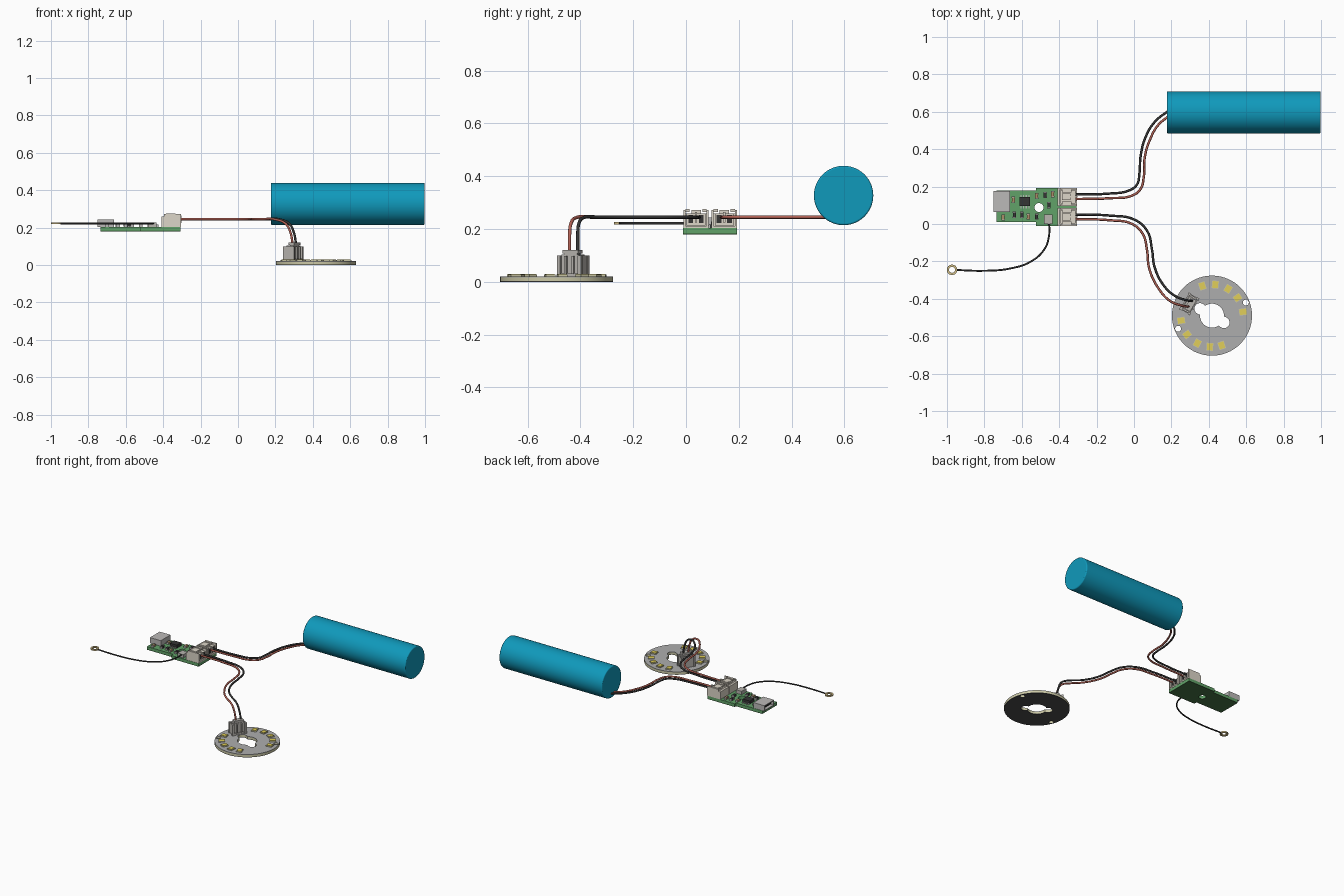
import bpy, bmesh
from math import cos, sin, pi, radians, sqrt
from mathutils import Matrix


def mat(name, r, g, b):
    m = bpy.data.materials.new(name)
    m.diffuse_color = (r, g, b, 1)
    return m


BLUE = mat("cell_blue", 0.005, 0.32, 0.5)
GREEN = mat("board_green", 0.12, 0.36, 0.14)
DKGREEN = mat("board_underside_green", 0.06, 0.17, 0.06)
CREAM = mat("connector_cream", 0.72, 0.67, 0.58)
GREY = mat("plug_grey", 0.48, 0.46, 0.43)
METAL = mat("metal", 0.5, 0.49, 0.48)
BLACK = mat("black", 0.035, 0.035, 0.035)
RED = mat("wire_red", 0.45, 0.12, 0.09)
YELLOW = mat("led_yellow", 0.75, 0.62, 0.1)
PALE = mat("pale_edge", 0.6, 0.58, 0.38)
DISC = mat("disc_grey", 0.42, 0.42, 0.42)
UNDER = mat("disc_dark", 0.07, 0.07, 0.07)
GOLD = mat("gold", 0.65, 0.52, 0.25)
TAN = mat("capacitor_tan", 0.4, 0.27, 0.14)


def smooth(o):
    bpy.ops.object.select_all(action='DESELECT')
    o.select_set(True)
    bpy.context.view_layer.objects.active = o
    bpy.ops.object.shade_smooth_by_angle(angle=radians(35))


def boxes(name, parts, m, loc=(0, 0, 0), rot=0, bevel=0.0):
    """One object from (x0, x1, y0, y1, z0, z1) boxes."""
    bm = bmesh.new()
    for x0, x1, y0, y1, z0, z1 in parts:
        t = Matrix.Translation(((x0 + x1) / 2, (y0 + y1) / 2, (z0 + z1) / 2))
        s = Matrix.Diagonal((x1 - x0, y1 - y0, z1 - z0, 1))
        bmesh.ops.create_cube(bm, size=1, matrix=t @ s)
    me = bpy.data.meshes.new(name)
    bm.to_mesh(me)
    bm.free()
    o = bpy.data.objects.new(name, me)
    o.location, o.rotation_euler = loc, (0, 0, rot)
    bpy.context.collection.objects.link(o)
    me.materials.append(m)
    if bevel:
        b = o.modifiers.new("bevel", 'BEVEL')
        b.width, b.segments = bevel, 2
    return o


def circle(x, y, r, n=32):
    return [(x + r * cos(2 * pi * i / n), y + r * sin(2 * pi * i / n)) for i in range(n)]


def plate(name, loops, z0, z1, m):
    """Flat plate: first loop is the outline, the others are holes."""
    cu = bpy.data.curves.new(name, 'CURVE')
    cu.dimensions, cu.fill_mode, cu.extrude = '2D', 'BOTH', (z1 - z0) / 2
    for pts in loops:
        s = cu.splines.new('POLY')
        s.points.add(len(pts) - 1)
        for p, (x, y) in zip(s.points, pts):
            p.co = (x, y, 0, 1)
        s.use_cyclic_u = True
    o = bpy.data.objects.new(name, cu)
    o.location.z = (z0 + z1) / 2
    bpy.context.collection.objects.link(o)
    cu.materials.append(m)
    bpy.ops.object.select_all(action='DESELECT')
    o.select_set(True)
    bpy.context.view_layer.objects.active = o
    bpy.ops.object.convert(target='MESH')
    smooth(bpy.context.view_layer.objects.active)


def wire(name, pts, m, r=0.0065, z=0.245):
    cu = bpy.data.curves.new(name, 'CURVE')
    cu.dimensions, cu.bevel_depth, cu.bevel_resolution = '3D', r, 2
    cu.use_fill_caps, cu.resolution_u = True, 8
    s = cu.splines.new('BEZIER')
    s.bezier_points.add(len(pts) - 1)
    for b, p in zip(s.bezier_points, pts):
        b.co = p if len(p) == 3 else (*p, z)
        b.handle_left_type = b.handle_right_type = 'AUTO'
    cu.materials.append(m)
    bpy.context.collection.objects.link(bpy.data.objects.new(name, cu))


# battery cell
bpy.ops.mesh.primitive_cylinder_add(vertices=64, radius=0.1125, depth=0.822,
                                    location=(0.587, 0.597, 0.327), rotation=(0, pi / 2, 0))
cell = bpy.context.object
cell.name = "battery_cell"
cell.data.materials.append(BLUE)
bv = cell.modifiers.new("bevel", 'BEVEL')
bv.width, bv.segments, bv.limit_method = 0.006, 3, 'ANGLE'
smooth(cell)

# battery and lamp wires
wire("battery_wire_black", [(-0.33, 0.158), (-0.13, 0.163), (-0.03, 0.178), (0.015, 0.21), (0.029, 0.27),
                            (0.035, 0.36), (0.06, 0.46), (0.11, 0.545), (0.19, 0.61)], BLACK)
wire("battery_wire_red", [(-0.33, 0.133), (-0.13, 0.138), (-0.01, 0.152), (0.035, 0.187), (0.052, 0.25),
                          (0.058, 0.36), (0.085, 0.45), (0.13, 0.53), (0.19, 0.58)], RED)
wire("lamp_wire_black", [(-0.33, 0.05), (-0.13, 0.045), (0.005, 0.022), (0.072, -0.04), (0.096, -0.136),
                         (0.11, -0.23), (0.16, -0.33), (0.22, -0.385, 0.244), (0.275, -0.406, 0.22),
                         (0.298, -0.41, 0.175), (0.312, -0.41, 0.1)], BLACK)
wire("lamp_wire_red", [(-0.33, 0.026), (-0.13, 0.02), (-0.01, 0.0), (0.048, -0.055), (0.069, -0.136),
                       (0.082, -0.24), (0.135, -0.35), (0.195, -0.413, 0.244), (0.255, -0.436, 0.22),
                       (0.28, -0.441, 0.175), (0.293, -0.441, 0.1)], RED)

# sensor wire with ring terminal
wire("sensor_wire", [(-0.455, 0.03), (-0.455, -0.067), (-0.48, -0.136), (-0.55, -0.2), (-0.663, -0.238),
                     (-0.797, -0.25), (-0.95, -0.246)], BLACK, 0.005, 0.222)
plate("ring_terminal", [circle(-0.973, -0.245, 0.028), circle(-0.973, -0.245, 0.016)], 0.218, 0.227, GOLD)

# control board
outline = [(-0.735, 0.01), (-0.525, 0.01), (-0.525, -0.012), (-0.307, -0.012),
           (-0.307, 0.193), (-0.525, 0.193), (-0.525, 0.178), (-0.735, 0.178)]
hole = circle(-0.508, 0.088, 0.024)
plate("board_underside", [outline, hole], 0.18, 0.184, DKGREEN)
plate("board", [outline, hole], 0.184, 0.203, GREEN)

# charging socket: open metal shell with a tongue
boxes("charging_socket", [(-0.75, -0.663, 0.065, 0.176, 0.203, 0.208), (-0.75, -0.663, 0.065, 0.176, 0.238, 0.243),
                          (-0.75, -0.663, 0.065, 0.071, 0.208, 0.238), (-0.75, -0.663, 0.17, 0.176, 0.208, 0.238),
                          (-0.67, -0.663, 0.071, 0.17, 0.208, 0.238)], METAL)
boxes("socket_tongue", [(-0.74, -0.67, 0.085, 0.156, 0.219, 0.227)], BLACK)

# board components
boxes("chip", [(-0.612, -0.555, 0.095, 0.145, 0.206, 0.228)], BLACK)
boxes("chip_legs", [(-0.608 + 0.0145 * i, -0.602 + 0.0145 * i, 0.084, 0.156, 0.203, 0.211)
                    for i in range(4)], METAL)
boxes("sensor_pad_block", [(-0.482, -0.437, 0.0, 0.052, 0.203, 0.228)], GREY)
small = [(-0.645, 0.13), (-0.64, 0.05), (-0.7, 0.035), (-0.6, 0.05), (-0.565, 0.04),
         (-0.475, 0.155), (-0.52, 0.15), (-0.455, 0.1), (-0.435, 0.16), (-0.52, 0.04)]
for i, c in enumerate((TAN, BLACK)):
    boxes(("capacitors", "resistors")[i], [(x - 0.008, x + 0.008, y - 0.012, y + 0.012, 0.202, 0.217)
                                           for x, y in small[i::2]], c)
boxes("component_pads", [(x - 0.009, x + 0.009, y + s * 0.013 - 0.004, y + s * 0.013 + 0.004, 0.202, 0.216)
                         for x, y in small for s in (-1, 1)], METAL)

# two wire connectors on the board
for n, y in (("lamp", 0.038), ("battery", 0.145)):
    boxes(n + "_board_socket", [(-0.41, -0.305, -0.048, 0.048, 0.203, 0.212), (-0.41, -0.395, -0.048, 0.048, 0.212, 0.258),
                                (-0.395, -0.305, -0.048, -0.04, 0.212, 0.272), (-0.395, -0.305, 0.04, 0.048, 0.212, 0.272),
                                (-0.385, -0.335, -0.04, -0.024, 0.264, 0.276), (-0.385, -0.335, 0.024, 0.04, 0.264, 0.276)],
          CREAM, (0, y, 0))
    boxes(n + "_board_plug", [(-0.392, -0.312, -0.036, 0.036, 0.214, 0.258), (-0.385, -0.34, -0.018, 0.018, 0.258, 0.272),
                              (-0.34, -0.303, -0.004, 0.004, 0.225, 0.265)], CREAM, (0, y, 0))
    boxes(n + "_plug_openings", [(-0.313, -0.3105, s * 0.02 - 0.009, s * 0.02 + 0.009, 0.222, 0.254)
                                 for s in (-1, 1)], BLACK, (0, y, 0))

# lamp disc: keyed centre hole and two screw holes
CX, CY = 0.417, -0.49


def keyhole(a, R=0.064, d=0.074, r=0.03):
    for c in (-pi / 6, 5 * pi / 6):
        k = r * r - (d * sin(a - c)) ** 2
        if k > 0 and cos(a - c) > 0:
            return max(R, d * cos(a - c) + sqrt(k))
    return R


centre = [(CX + keyhole(a) * cos(a), CY + keyhole(a) * sin(a)) for a in (2 * pi * i / 96 for i in range(96))]
loops = [circle(CX, CY, 0.214, 96), centre, circle(0.598, -0.42, 0.016), circle(0.236, -0.56, 0.016)]
plate("lamp_disc_underside", loops, 0.0, 0.003, UNDER)
plate("lamp_disc_core", loops, 0.003, 0.017, PALE)
plate("lamp_disc_top", loops, 0.017, 0.021, DISC)

# LEDs around the disc
for i, a in enumerate(map(radians, (108, 84, 59, 35, 7, 189, 217, 242, 266, 288))):
    p = (CX + 0.167 * cos(a), CY + 0.167 * sin(a), 0)
    boxes(f"led_base_{i}", [(-0.021, 0.021, -0.018, 0.018, 0.02, 0.027)], PALE, p, a)
    boxes(f"led_{i}", [(-0.018, 0.018, -0.015, 0.015, 0.026, 0.03)], YELLOW, p, a)

# upright connector on the disc
pos, ang = (0.296, -0.427, 0), radians(60)
boxes("lamp_socket", [(-0.046, 0.046, -0.028, 0.028, 0.02, 0.034), (-0.044, 0.044, 0.022, 0.03, 0.03, 0.098)]
      + [(x - 0.007, x + 0.007, y - 0.007, y + 0.007, 0.02, 0.1) for x in (-0.045, 0.045) for y in (-0.026, 0.026)]
      + [(x - 0.003, x + 0.003, -0.028, 0.028, 0.03, 0.1) for x in (-0.046, 0.046)]
      + [(x - 0.004, x + 0.004, -0.034, -0.024, 0.03, 0.098) for x in (-0.016, 0.016)], GREY, pos, ang)
boxes("lamp_plug", [(-0.038, 0.038, -0.022, 0.02, 0.034, 0.104), (-0.034, 0.034, -0.024, 0.01, 0.108, 0.121),
                    (-0.028, 0.028, -0.02, 0.006, 0.1, 0.11)], GREY, pos, ang)
